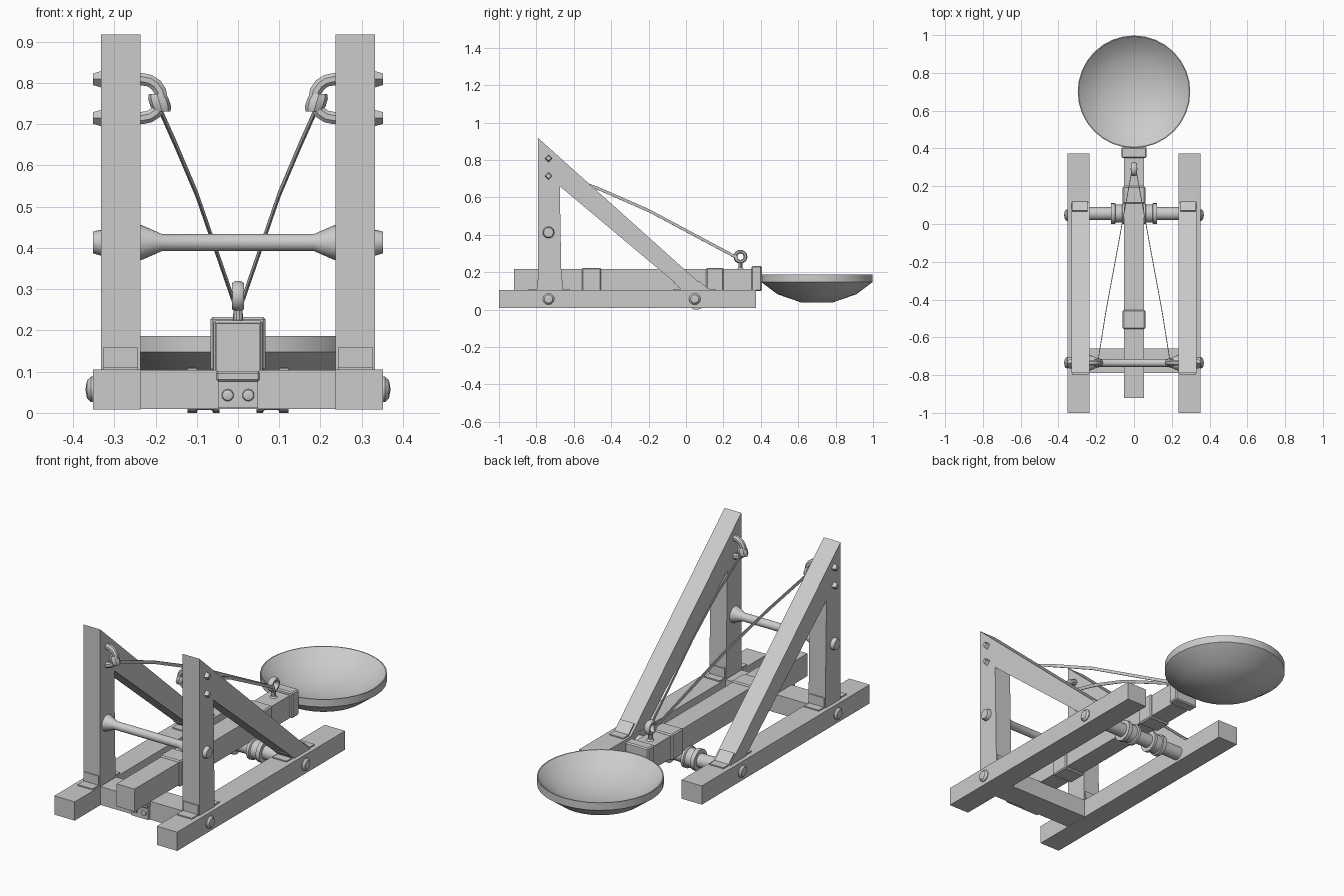
import bpy, bmesh
from math import sin, cos, pi, radians
from mathutils import Vector

if "Cube" in bpy.data.objects:
    bpy.data.objects.remove(bpy.data.objects["Cube"])


def finish(name, bm, mirror=False, smooth=False, bevel=0):
    bmesh.ops.remove_doubles(bm, verts=bm.verts, dist=1e-5)
    bmesh.ops.recalc_face_normals(bm, faces=bm.faces)
    me = bpy.data.meshes.new(name)
    bm.to_mesh(me)
    bm.free()
    if smooth:
        me.shade_smooth()
        me.set_sharp_from_angle(angle=radians(35))
    ob = bpy.data.objects.new(name, me)
    bpy.context.collection.objects.link(ob)
    if bevel:
        m = ob.modifiers.new("Bevel", 'BEVEL')
        m.width, m.segments = bevel, 1
    if mirror:
        ob.modifiers.new("Mirror", 'MIRROR').use_bisect_axis[0] = False
    return ob


def prism(name, pts, x0, x1, **kw):
    """Extrude a (y, z) outline from x0 to x1."""
    bm = bmesh.new()
    f = bm.faces.new([bm.verts.new((x0, y, z)) for y, z in pts])
    ext = bmesh.ops.extrude_face_region(bm, geom=[f], use_keep_orig=True)
    bmesh.ops.translate(bm, vec=(x1 - x0, 0, 0),
                        verts=[v for v in ext["geom"] if isinstance(v, bmesh.types.BMVert)])
    return finish(name, bm, **kw)


def box(name, x, y, z, **kw):
    return prism(name, [(y[0], z[0]), (y[1], z[0]), (y[1], z[1]), (y[0], z[1])], x[0], x[1], **kw)


def lathe(name, profile, origin, axis, seg=16, **kw):
    """Revolve (radius, height) points about an axis through origin."""
    a = Vector(axis).normalized()
    u = Vector((0, 0, 1)) if abs(a.z) < 0.9 else Vector((1, 0, 0))
    w = a.cross(u)
    bm = bmesh.new()
    rings = [[bm.verts.new(Vector(origin) + a * h + (u * cos(t) + w * sin(t)) * r)
              for t in (2 * pi * i / seg for i in range(seg))] for r, h in profile]
    for r0, r1 in zip(rings, rings[1:]):
        for i in range(seg):
            j = (i + 1) % seg
            bm.faces.new((r0[i], r0[j], r1[j], r1[i]))
    for ring, (r, _) in ((rings[0], profile[0]), (rings[-1], profile[-1])):
        if r > 0:
            bm.faces.new(ring)
    # points on the axis collapse when doubles are merged
    return finish(name, bm, smooth=kw.pop("smooth", True), **kw)


def sweep(name, path, ru, rw, side, seg=8, closed=False, **kw):
    """Sweep an elliptical section along a path; side is the section's fixed axis."""
    p = [Vector(q) for q in path]
    n = len(p)
    s = Vector(side)
    bm = bmesh.new()
    rings = []
    for k in range(n):
        if closed:
            t = p[(k + 1) % n] - p[k - 1]
        else:
            t = p[min(k + 1, n - 1)] - p[max(k - 1, 0)]
        w = t.normalized().cross(s).normalized()
        rings.append([bm.verts.new(p[k] + s * ru * cos(a) + w * rw * sin(a))
                      for a in (2 * pi * (i + 0.5) / seg for i in range(seg))])
    for k in range(n if closed else n - 1):
        r0, r1 = rings[k], rings[(k + 1) % n]
        for i in range(seg):
            j = (i + 1) % seg
            bm.faces.new((r0[i], r0[j], r1[j], r1[i]))
    if not closed:
        bm.faces.new(rings[0])
        bm.faces.new(rings[-1])
    return finish(name, bm, smooth=kw.pop("smooth", True), **kw)


# base frame
box("side_rail", (0.235, 0.352), (-1.0, 0.373), (0.008, 0.105), mirror=True)
box("front_cross_beam", (-0.235, 0.235), (-0.79, -0.66), (0.009, 0.104))

# upright post and diagonal brace as one outline
prism("upright_frame", [(-0.79, 0.105), (-0.79, 0.917), (0.115, 0.105), (-0.013, 0.105),
                        (-0.675, 0.66), (-0.665, 0.105)], 0.236, 0.332, mirror=True)

# bent foot plates on posts and braces
prism("post_foot_plate_front", [(-0.845, 0.105), (-0.845, 0.111), (-0.796, 0.111), (-0.796, 0.158),
                                (-0.789, 0.158), (-0.789, 0.105)], 0.242, 0.327, mirror=True)
prism("post_foot_plate_rear", [(-0.62, 0.105), (-0.62, 0.111), (-0.66, 0.111), (-0.661, 0.158),
                               (-0.667, 0.158), (-0.667, 0.105)], 0.242, 0.327, mirror=True)
prism("brace_foot_plate_rear", [(0.16, 0.105), (0.16, 0.111), (0.118, 0.112), (0.072, 0.154),
                                (0.067, 0.148), (0.112, 0.105)], 0.247, 0.327, mirror=True)
prism("brace_foot_plate_front", [(-0.07, 0.105), (-0.07, 0.111), (-0.028, 0.111), (-0.068, 0.145),
                                 (-0.06, 0.147), (-0.01, 0.105)], 0.247, 0.327, mirror=True)

# rail bolts
for label, y in (("front", -0.735), ("rear", 0.047)):
    lathe(label + "_rail_bolt", [(0.031, 0), (0.031, 0.006), (0.022, 0.016), (0, 0.02)],
          (0.35, y, 0.057), (1, 0, 0), seg=12, mirror=True)

# upper crossbar with flared ends and end pegs
lathe("upper_crossbar", [(0.042, -0.237), (0.042, -0.233), (0.021, -0.185), (0.021, 0.185),
                         (0.042, 0.233), (0.042, 0.237)], (0, -0.735, 0.413), (1, 0, 0))
lathe("crossbar_peg", [(0.031, 0), (0.031, 0.004), (0.026, 0.021)],
      (0.331, -0.735, 0.413), (1, 0, 0), mirror=True)

# rope loops, their nuts and the rope knots
loop = [(0.24, -0.735, 0.762 + 0.047)]
loop += [(0.232 - 0.047 * sin(pi * i / 8), -0.735, 0.762 + 0.047 * cos(pi * i / 8)) for i in range(9)]
loop += [(0.24, -0.735, 0.762 - 0.047)]
sweep("rope_loop", loop, 0.016, 0.016, (0, 1, 0), mirror=True)
for label, z in (("upper", 0.809), ("lower", 0.715)):
    lathe(label + "_loop_nut", [(0.02, 0), (0.014, 0.021)], (0.331, -0.735, z), (1, 0, 0),
          seg=4, smooth=False, mirror=True)
lathe("rope_knot", [(0.02, -0.022), (0.025, -0.01), (0.025, 0.01), (0.02, 0.022)],
      (0.19, -0.735, 0.752), (0.3, 0, 1), seg=8, mirror=True)
sweep("rope", [(0.192, -0.735, 0.742), (0.15, -0.47, 0.648), (0.1, -0.2, 0.53), (0.012, 0.278, 0.275)],
      0.012, 0.003, (0, 0, 1), seg=4, smooth=False, mirror=True)

# pivot axle with sleeves
pivot = (0, 0.055, 0.055)
lathe("pivot_axle", [(0.035, -0.237), (0.035, 0.237)], pivot, (1, 0, 0))
lathe("axle_sleeve", [(0.055, 0.045), (0.055, 0.06), (0.048, 0.064), (0.048, 0.098), (0.055, 0.1),
                      (0.055, 0.122), (0.035, 0.122)], pivot, (1, 0, 0), seg=20, mirror=True)

# throwing arm with wraps and bowl socket
box("throwing_arm", (-0.052, 0.052), (-0.92, 0.35), (0.1, 0.217))
for label, y0, y1 in (("front", -0.557, -0.455), ("rear", 0.108, 0.2)):
    box(label + "_arm_wrap", (-0.06, 0.06), (y0, y1), (0.09, 0.224), bevel=0.006)
box("bowl_socket", (-0.067, 0.067), (0.35, 0.405), (0.1, 0.233), bevel=0.006)

# latch under the front of the arm
box("latch_plate", (-0.048, 0.048), (-0.805, -0.788), (0.012, 0.076))
box("latch_block", (-0.053, 0.053), (-0.82, -0.788), (0.076, 0.101), bevel=0.005)
lathe("latch_bolt", [(0.015, 0), (0.013, 0.006), (0, 0.01)], (0.025, -0.805, 0.043), (0, -1, 0),
      seg=10, mirror=True)

# eye screw on the arm
lathe("eye_screw_stem", [(0.02, 0), (0.012, 0.01), (0.011, 0.042)], (0, 0.291, 0.215), (0, 0, 1), seg=10)
sweep("eye_screw_ring", [(0, 0.291 + 0.027 * cos(2 * pi * i / 16), 0.283 + 0.027 * sin(2 * pi * i / 16))
                         for i in range(16)], 0.016, 0.011, (1, 0, 0), closed=True)

# shallow bowl
lathe("bowl", [(0, 0.037), (0.08, 0.037), (0.21, 0.082), (0.298, 0.148), (0.298, 0.187),
               (0.293, 0.187), (0.25, 0.15), (0.18, 0.112), (0.09, 0.088), (0, 0.08)],
      (0, 0.7, 0), (0, 0, 1), seg=32)
